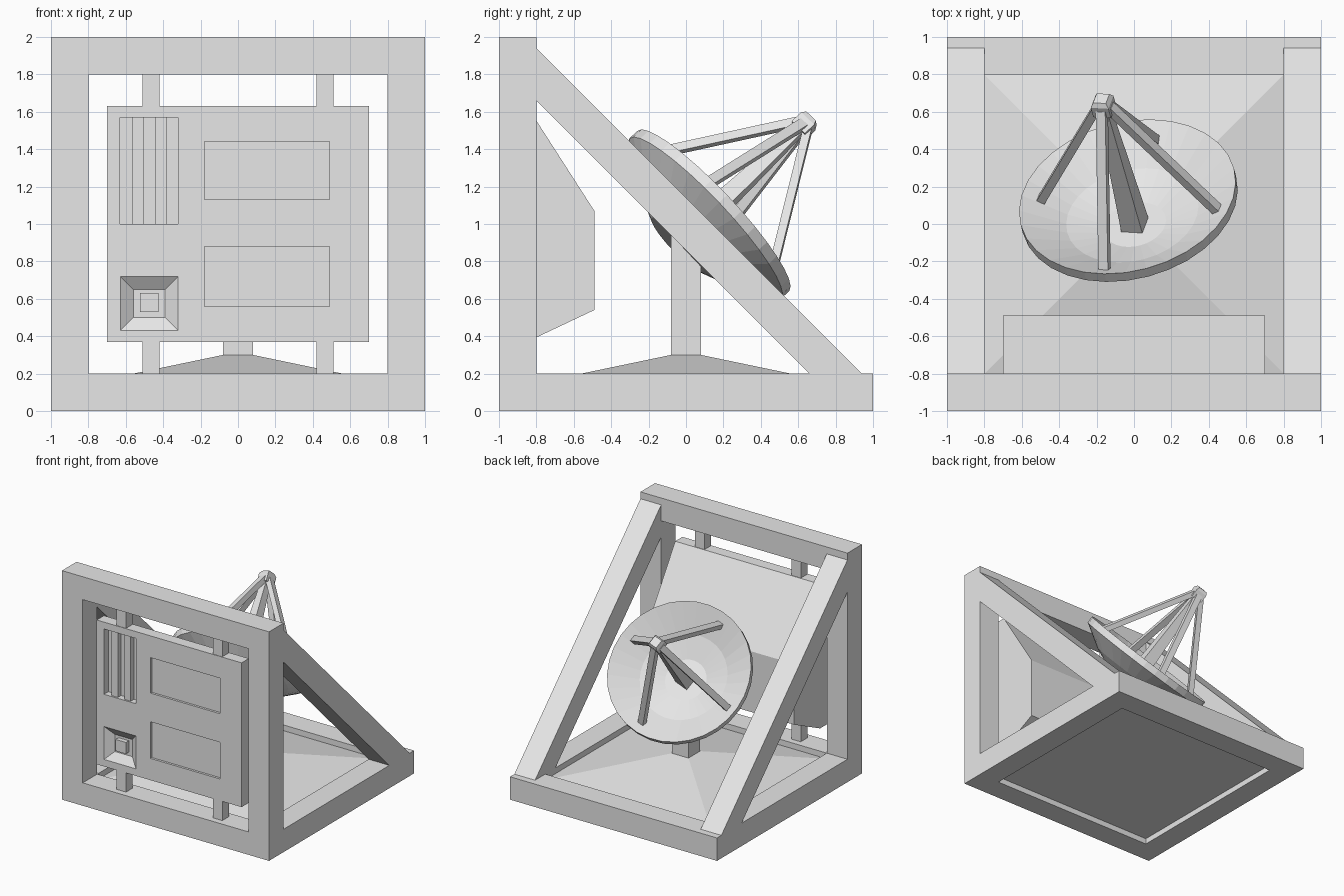
import bpy
import bmesh
from math import cos, sin, pi, radians
from mathutils import Vector, Matrix

cube = bpy.data.objects.get("Cube")
if cube:
    bpy.data.objects.remove(cube, do_unlink=True)

GREY = (0.8, 0.8, 0.8, 1.0)
grey = bpy.data.materials.new("plain_grey")
grey.use_nodes = True
grey.diffuse_color = GREY
for node in grey.node_tree.nodes:
    if node.type == 'BSDF_PRINCIPLED':
        node.inputs["Base Color"].default_value = GREY


def loft(name, loops, matrix=None):
    """Solid skinned through matching point loops, capped at both ends."""
    bm = bmesh.new()
    rings = [[bm.verts.new(p) for p in loop] for loop in loops]
    n = len(rings[0])
    for a, b in zip(rings, rings[1:]):
        for i in range(n):
            j = (i + 1) % n
            bm.faces.new((a[i], a[j], b[j], b[i]))
    bm.faces.new(rings[0])
    bm.faces.new(rings[-1])
    bmesh.ops.recalc_face_normals(bm, faces=bm.faces)
    mesh = bpy.data.meshes.new(name)
    bm.to_mesh(mesh)
    bm.free()
    mesh.materials.append(grey)
    obj = bpy.data.objects.new(name, mesh)
    if matrix:
        obj.matrix_world = matrix
    bpy.context.collection.objects.link(obj)
    return obj


def rect(a, b, level, axis='z'):
    """Rectangle spanning range a by range b, lying across an axis."""
    pts = [(a[0], b[0]), (a[1], b[0]), (a[1], b[1]), (a[0], b[1])]
    if axis == 'y':
        return [(u, level, v) for u, v in pts]
    return [(u, v, level) for u, v in pts]


def box(name, x, y, z):
    return loft(name, [rect(x, y, z[0]), rect(x, y, z[1])])


def prism(name, profile, x):
    return loft(name, [[(k, y, z) for y, z in profile] for k in x])


def carve(target, cutter):
    cutter.hide_render = True
    mod = target.modifiers.new("cut", 'BOOLEAN')
    mod.operation = 'DIFFERENCE'
    mod.solver = 'EXACT'
    mod.object = cutter
    bpy.context.view_layer.objects.active = target
    bpy.ops.object.modifier_apply(modifier=mod.name)
    bpy.data.objects.remove(cutter, do_unlink=True)


# Upright front frame, base frame and sloping braces
box("front_bottom_rail", (-1, 1), (-1, -0.8), (0, 0.2))
box("front_top_rail", (-1, 1), (-1, -0.8), (1.8, 2))
box("base_rear_rail", (-1, 1), (0.8, 1), (0, 0.2))
for side, x in (("right", (-1, -0.8)), ("left", (0.8, 1))):
    box(side + "_front_upright", x, (-1, -0.8), (0.2, 1.8))
    box(side + "_base_rail", x, (-0.8, 0.8), (0, 0.2))
    prism(side + "_sloping_brace",
          [(-0.8, 1.66), (-0.8, 1.94), (0.94, 0.2), (0.66, 0.2)], x)

# Floor: slab rising as a shallow pyramid to the mast foot
W, M = (-0.8, 0.8), (-0.08, 0.08)
loft("floor", [rect(W, W, 0.05), rect(W, W, 0.15), rect(M, M, 0.3)])

# Control cabinet with a wedge-shaped back
FRONT = -0.95
cabinet = prism("control_cabinet",
                [(FRONT, 0.37), (FRONT, 1.63), (-0.85, 1.63),
                 (-0.49, 1.07), (-0.49, 0.54), (-0.85, 0.37)], (-0.7, 0.7))
for z in ((1.13, 1.44), (0.56, 0.88)):
    carve(cabinet, box("screen_cutter", (-0.18, 0.49), (-1, FRONT + 0.02), z))
VENT_X, VENT_Z = (-0.63, -0.32), (1.0, 1.57)
carve(cabinet, box("vent_cutter", VENT_X, (-1, FRONT + 0.06), VENT_Z))
carve(cabinet, loft("button_well_cutter", [
    rect(VENT_X, (0.43, 0.72), FRONT - 0.001, 'y'),
    rect((-0.56, -0.39), (0.5, 0.65), FRONT + 0.05, 'y')]))

# Vent bars and button
step = (VENT_X[1] - VENT_X[0]) / 5
for i in (1, 3):
    x = VENT_X[0] + i * step
    box("vent_bar", (x, x + step), (FRONT + 0.015, FRONT + 0.06), VENT_Z)
box("button", (-0.525, -0.425), (FRONT + 0.01, FRONT + 0.05), (0.53, 0.63))

# Pegs holding the cabinet in the frame
for x in ((-0.51, -0.42), (0.42, 0.51)):
    for z in ((0.2, 0.37), (1.63, 1.8)):
        box("cabinet_peg", x, (-0.945, -0.855), z)

# Dish frame: local z is the aiming direction
centre = Vector((-0.03, 0.125, 1.05))
aim = Vector((-0.19, 0.715, 0.675)).normalized()
across = Vector((aim.y, -aim.x, 0)).normalized()
down = aim.cross(across)
dish_frame = Matrix.Translation(centre) @ Matrix((across, down, aim)).transposed().to_4x4()


def circle(r, h, n=32):
    return [(r * cos(2 * pi * i / n), r * sin(2 * pi * i / n), h) for i in range(n)]


# Dish: front bowl, rim band, then the back down to a flat hub
loft("dish", [circle(r, h) for r, h in (
    (0.17, -0.18), (0.36, -0.11), (0.59, 0.03),
    (0.59, -0.03), (0.4, -0.15), (0.2, -0.24))], dish_frame)

# Mast, its top cut parallel to the dish hub
top = []
for x, y, _ in rect(M, M, 0):
    flat = (x - centre.x) * aim.x + (y - centre.y) * aim.y
    top.append((x, y, centre.z + (-0.22 - flat) / aim.z))
loft("mast", [rect(M, M, 0.3), top])

# Feed: tapered centre rod, head block and four square legs
TURN = radians(64)
spin = dish_frame @ Matrix.Rotation(TURN, 4, 'Z')


def square(s, h, x=0.0):
    return rect((x - s, x + s), (-s, s), h)


loft("feed_rod", [square(0.06, -0.19), square(0.028, 0.7)], spin)
loft("feed_head", [square(0.05, 0.67), square(0.05, 0.74), square(0.036, 0.765)], spin)
for i in range(4):
    leg_frame = spin @ Matrix.Rotation(i * pi / 2, 4, 'Z')
    loft("feed_leg", [square(0.027, -0.05, 0.51), square(0.027, 0.715, 0.025)], leg_frame)
